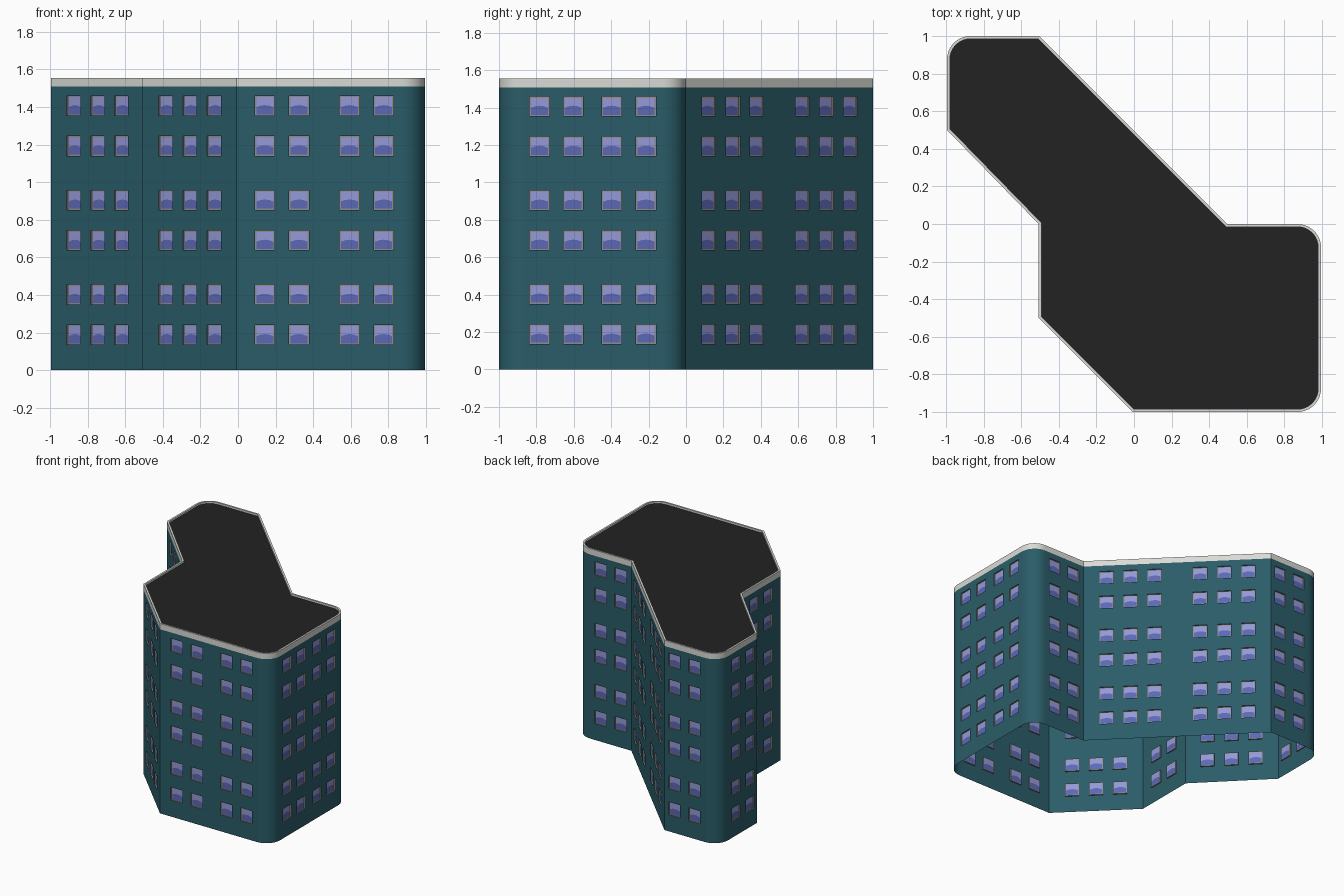
import bpy, bmesh, math
from mathutils import Vector

if "Cube" in bpy.data.objects:
    bpy.data.objects.remove(bpy.data.objects["Cube"])

WALL_TOP, TOP, ROOF = 1.508, 1.555, 1.54
RADIUS, WIN, RECESS, FRAME = 0.125, 0.105, 0.010, 0.007


def material(name, rgb):
    m = bpy.data.materials.new(name)
    m.diffuse_color = (*rgb, 1)
    m.use_nodes = True
    m.node_tree.nodes["Principled BSDF"].inputs["Base Color"].default_value = m.diffuse_color
    return m


teal = material("teal wall", (0.023, 0.108, 0.14))
trim = material("pale grey trim", (0.70, 0.70, 0.67))
black = material("black roof", (0.016, 0.016, 0.016))
frame_grey = material("window frame grey", (0.28, 0.27, 0.27))
sky = material("light lavender glass", (0.30, 0.32, 0.68))
blue = material("blue glass", (0.11, 0.14, 0.46))

# Footprint, counter-clockwise: x, y, rounded corner?, windows on the wall
# that starts here (distances of window centres from the sharp corner)
triple = [0.172, 0.354, 0.535]
corners = [
    (-0.007, -1.0, False, [0.15, 0.332, 0.60, 0.782]),
    (0.995, -1.0, True, [0.217, 0.397, 0.603, 0.786]),
    (0.995, 0.0, True, [0.22, 0.401]),
    (0.495, 0.0, False, triple + [0.707 + t for t in triple]),
    (-0.505, 1.0, False, [0.09, 0.271]),
    (-0.995, 1.0, True, [0.225, 0.406]),
    (-0.995, 0.5, False, triple),
    (-0.507, 0.0, False, [0.16, 0.34]),
    (-0.507, -0.5, False, triple),
]
sills = [k * 0.502 + s for k in range(3) for s in (0.136, 0.350)]
z_cuts = [0.0] + [z for s in sills for z in (s, s + WIN)] + [WALL_TOP]

walls, frames, glass = bmesh.new(), bmesh.new(), bmesh.new()


def face(bm, pts, mat=0):
    f = bm.faces.new([bm.verts.new(p) for p in pts])
    f.material_index = mat
    return f


def add_window(P, u0, u1, z0, z1):
    """Recessed frame and two-tone glass in one wall opening."""
    def ring(i, d):
        return [P(u0 + i, z0 + i, d), P(u1 - i, z0 + i, d),
                P(u1 - i, z1 - i, d), P(u0 + i, z1 - i, d)]
    rings = [ring(0, 0), ring(0, RECESS), ring(FRAME, RECESS)]
    for a, b in zip(rings, rings[1:]):
        for k in range(4):
            j = (k + 1) % 4
            face(frames, [a[k], a[j], b[j], b[k]])
    a, b, lo, hi = u0 + FRAME, u1 - FRAME, z0 + FRAME, z1 - FRAME
    curve = [P(a + (b - a) * t, lo + (hi - lo) * (0.42 + 0.12 * math.sin(math.pi * t)), RECESS)
             for t in (0, 0.25, 0.5, 0.75, 1)]
    face(glass, [P(a, lo, RECESS), P(b, lo, RECESS)] + curve[::-1], 1)
    face(glass, curve + [P(b, hi, RECESS), P(a, hi, RECESS)], 0)


def add_wall(start, end, windows):
    """One straight wall as a grid with window cells left open."""
    d = (end - start).normalized()
    inward = Vector((-d.y, d.x))

    def P(u, z, depth=0):
        p = start + d * u + inward * depth
        return (p.x, p.y, z)
    us = [0.0] + [u for c in windows for u in (c - WIN / 2, c + WIN / 2)] + [(end - start).length]
    for i in range(len(us) - 1):
        for j in range(len(z_cuts) - 1):
            cell = (us[i], us[i + 1], z_cuts[j], z_cuts[j + 1])
            if i % 2 and j % 2:
                add_window(P, *cell)
            else:
                u0, u1, z0, z1 = cell
                face(walls, [P(u0, z0), P(u1, z0), P(u1, z1), P(u0, z1)])


# Outline with rounded corners, walls added along it
n = len(corners)
pos = [Vector(c[:2]) for c in corners]
outline, ends = [], []
for i, c in enumerate(corners):
    before = (pos[i - 1] - pos[i]).normalized()
    after = (pos[(i + 1) % n] - pos[i]).normalized()
    arc = [pos[i]]
    if c[2]:
        centre = pos[i] + (before + after) * RADIUS
        arc = [centre - RADIUS * (after * math.cos(a) + before * math.sin(a))
               for a in [k * math.pi / 20 for k in range(11)]]
    for a, b in zip(arc, arc[1:]):
        add_wall(a, b, [])
    outline += arc
    ends.append((arc[0], arc[-1]))
for i, c in enumerate(corners):
    shift = RADIUS if c[2] else 0
    add_wall(ends[i][1], ends[(i + 1) % n][0], [w - shift for w in c[3]])


def finish(bm, name, mats):
    bmesh.ops.remove_doubles(bm, verts=bm.verts, dist=0.0002)
    me = bpy.data.meshes.new(name)
    bm.to_mesh(me)
    bm.free()
    ob = bpy.data.objects.new(name, me)
    bpy.context.collection.objects.link(ob)
    for m in mats:
        me.materials.append(m)
    bpy.ops.object.select_all(action='DESELECT')
    ob.select_set(True)
    bpy.context.view_layer.objects.active = ob
    bpy.ops.object.shade_smooth_by_angle(angle=math.radians(25))


finish(walls, "walls", [teal])
finish(frames, "window_frames", [frame_grey])
finish(glass, "window_glass", [sky, blue])


# Parapet band and roof deck, using a mitred inward offset of the outline
def offset(dist):
    out = []
    for i, p in enumerate(outline):
        d0 = (p - outline[i - 1]).normalized()
        d1 = (outline[(i + 1) % len(outline)] - p).normalized()
        n0, n1 = Vector((-d0.y, d0.x)), Vector((-d1.y, d1.x))
        out.append(p + (n0 + n1) * dist / (1 + n0.dot(n1)))
    return out


inner = offset(0.015)
parapet = bmesh.new()
loops = [(outline, WALL_TOP), (outline, TOP), (inner, TOP), (inner, WALL_TOP)]
for (la, za), (lb, zb) in zip(loops, loops[1:] + loops[:1]):
    for k in range(len(outline)):
        j = (k + 1) % len(outline)
        face(parapet, [(*la[k], za), (*la[j], za), (*lb[j], zb), (*lb[k], zb)])
finish(parapet, "parapet", [trim])

roof = bmesh.new()
face(roof, [(*p, ROOF) for p in inner])
finish(roof, "roof_deck", [black])
